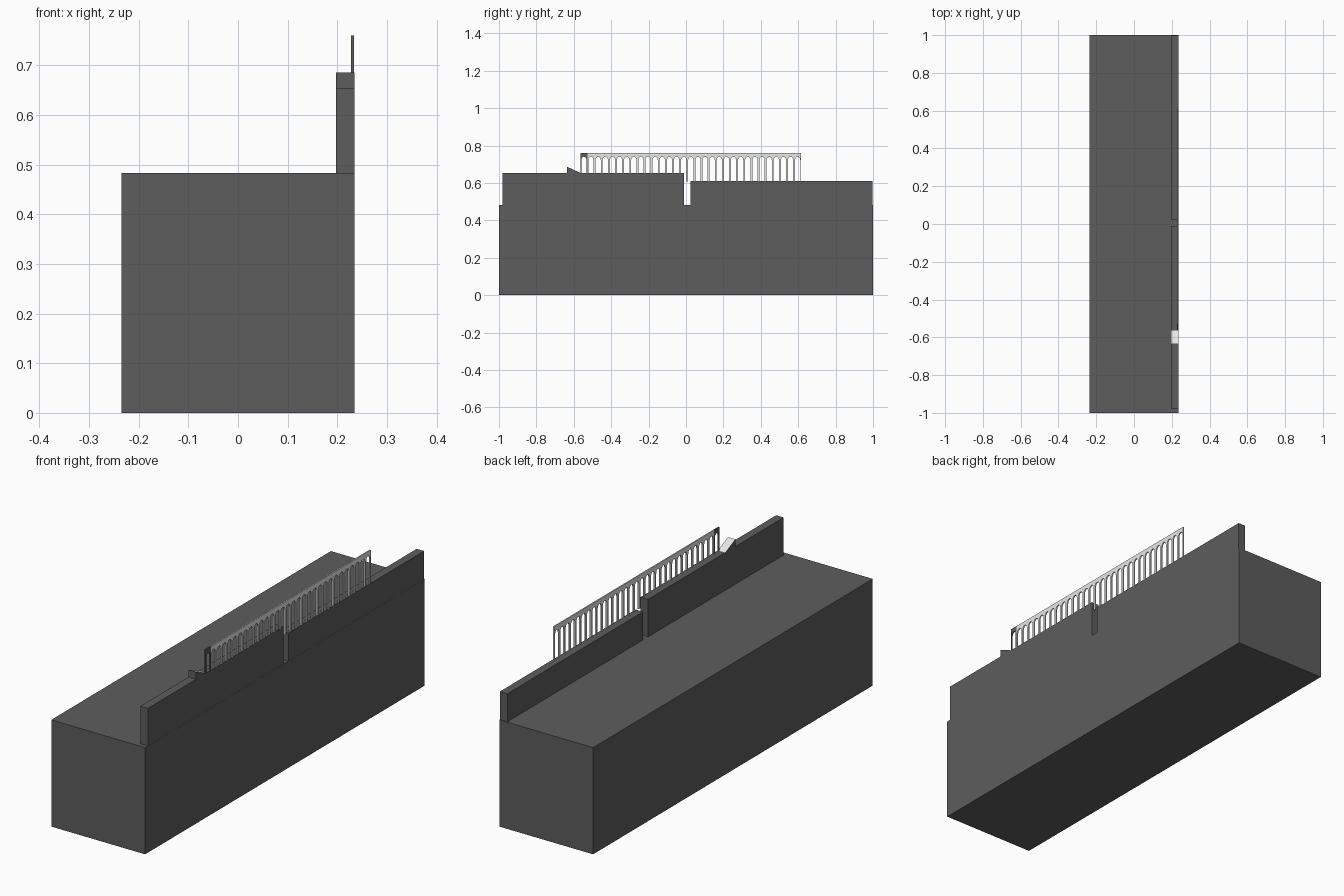
import bpy, bmesh, math

cube = bpy.data.objects.get("Cube")
if cube:
    bpy.data.objects.remove(cube)


def material(name, value):
    m = bpy.data.materials.new(name)
    m.use_nodes = True
    colour = (value, value, value, 1)
    m.diffuse_color = colour
    m.node_tree.nodes["Principled BSDF"].inputs["Base Color"].default_value = colour
    return m


dark = material("dark grey", 0.11)
light = material("light grey", 0.8)


def extrude_profile(name, profile, x0, x1, mats):
    """Extrude a (y, z) outline from x0 to x1."""
    bm = bmesh.new()
    face = bm.faces.new([bm.verts.new((x0, y, z)) for y, z in profile])
    ext = bmesh.ops.extrude_face_region(bm, geom=[face])
    moved = [v for v in ext["geom"] if isinstance(v, bmesh.types.BMVert)]
    bmesh.ops.translate(bm, verts=moved, vec=(x1 - x0, 0, 0))
    bmesh.ops.recalc_face_normals(bm, faces=bm.faces)
    mesh = bpy.data.meshes.new(name)
    bm.to_mesh(mesh)
    bm.free()
    for m in mats:
        mesh.materials.append(m)
    obj = bpy.data.objects.new(name, mesh)
    bpy.context.collection.objects.link(obj)
    return obj


def box(name, x0, x1, y0, y1, z0, z1):
    return extrude_profile(name, [(y0, z0), (y1, z0), (y1, z1), (y0, z1)], x0, x1, [dark])


# Solid base and the two parapet walls with a slot between them
DECK = 0.483
box("base", -0.235, 0.235, -1, 1, 0, DECK)
box("front_wall", 0.197, 0.2345, -0.98, -0.01, DECK, 0.653)
box("back_wall", 0.197, 0.2345, 0.025, 0.997, DECK, 0.61)

# Small wedge on the front wall with a pale sloping top
wedge = extrude_profile("wedge", [(-0.635, 0.653), (-0.563, 0.653), (-0.635, 0.686)],
                        0.197, 0.2345, [dark, light])
for p in wedge.data.polygons:
    if p.normal.z > 0.5:
        p.material_index = 1

# Railing of narrow arches
PITCH = 0.0381
LEG = 0.005
FOOT, SPRING, TOP = 0.608, 0.722, 0.76


def arcade(name, start, count, mat):
    radius = PITCH / 2 - LEG
    outline = [(start, TOP), (start, FOOT)]
    for i in range(count):
        mid = start + (i + 0.5) * PITCH
        outline.append((mid - radius, FOOT))
        for k in range(9):
            a = math.pi * (1 - k / 8)
            outline.append((mid + radius * math.cos(a), SPRING + 1.3 * radius * math.sin(a)))
        outline.append((mid + radius, FOOT))
    end = start + count * PITCH
    outline += [(end, FOOT), (end, TOP)]
    extrude_profile(name, outline, 0.228, 0.234, [mat])


arcade("railing_end_arch", -0.565, 1, dark)
arcade("railing", -0.565 + PITCH, 30, light)
